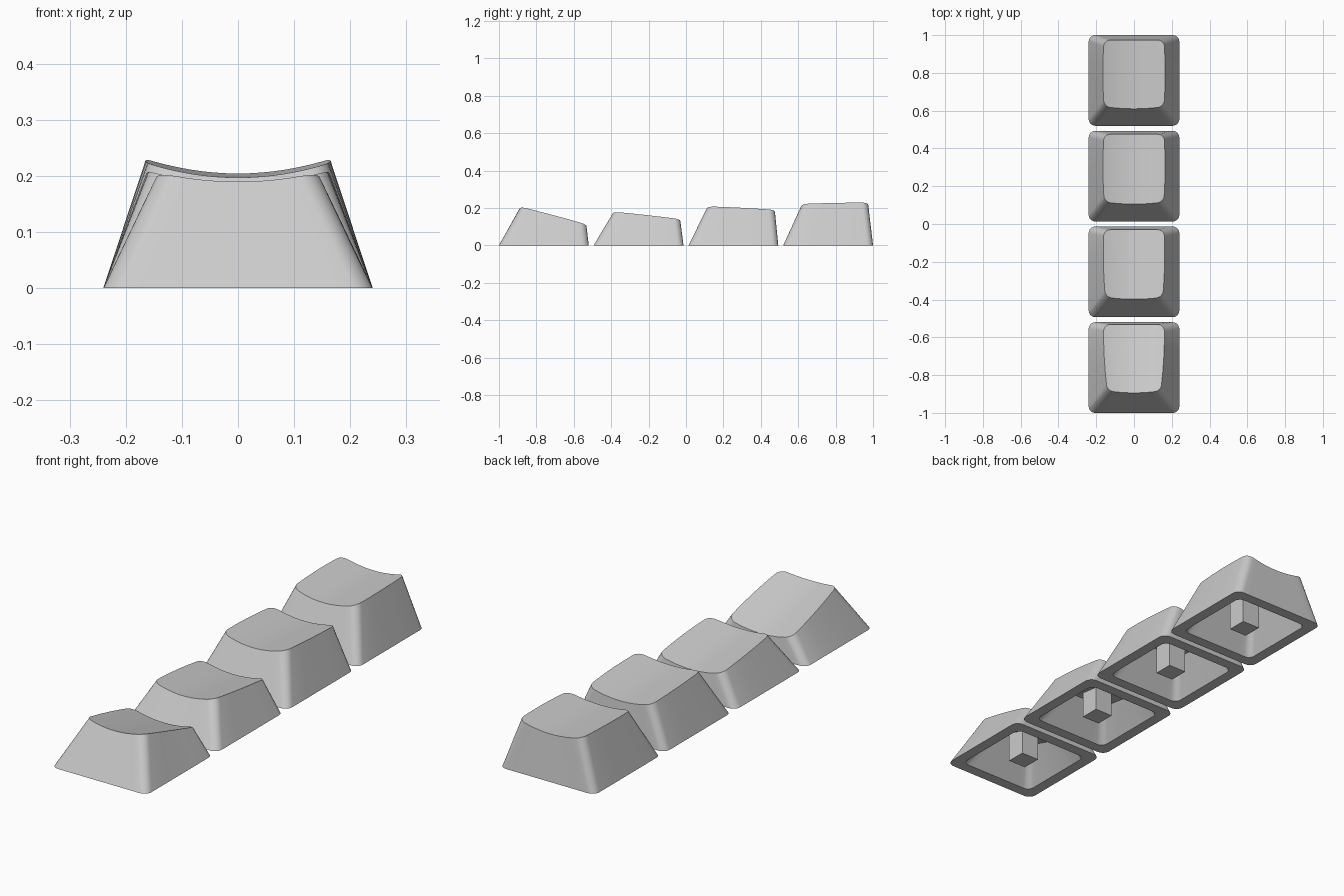
import bpy, bmesh, math

cube = bpy.data.objects.get("Cube")
if cube:
    bpy.data.objects.remove(cube, do_unlink=True)

grey = bpy.data.materials.new("light grey plastic")
grey.use_nodes = True
grey.diffuse_color = (0.6, 0.6, 0.6, 1)
grey.node_tree.nodes["Principled BSDF"].inputs["Base Color"].default_value = (0.6, 0.6, 0.6, 1)

ARC, EDGE, SIDE = 6, 12, 4      # segments per corner, front/back edge, side edge
HALF = ARC * 2 + EDGE           # segments in the front or back half of a ring
BASE = 0.24
DISH = 0.965                    # curvature of the scooped top


def ring(front_half, back_half, y0, y1, r, bow=0.0, side_bow=0.0):
    """Rounded outline: front left to right, right side, back, left side."""
    def end_row(hw, y, s):
        pts = []
        for i in range(ARC + 1):
            a = math.pi / 2 * i / ARC
            pts.append((-hw + r - r * math.cos(a), y + s * (r - r * math.sin(a))))
        for i in range(1, EDGE):
            pts.append(((hw - r) * (2 * i / EDGE - 1), y))
        pts += [(-x, v) for x, v in reversed(pts[:ARC + 1])]
        return pts
    front = [(x, y - bow * (1 - (x / front_half) ** 2)) for x, y in end_row(front_half, y0, 1)]
    back = end_row(back_half, y1, -1)[::-1]
    right = []
    for i in range(1, SIDE):
        t = i / SIDE
        x = front_half + (back_half - front_half) * t + side_bow * 4 * t * (1 - t)
        right.append((x, y0 + r + (y1 - y0 - 2 * r) * t))
    left = [(-x, y) for x, y in reversed(right)]
    return front + right + back + left


def bridge(bm, a, b):
    n = len(a)
    for i in range(n):
        j = (i + 1) % n
        bm.faces.new((a[i], a[j], b[j], b[i]))


def lid(bm, v):
    """Fill a ring with strips running front to back."""
    start = HALF + SIDE
    front, back = v[:HALF + 1], v[start:start + HALF + 1]
    for i in range(HALF):
        face = [front[i], front[i + 1]]
        if i == HALF - 1:
            face += v[HALF + 1:start]
        face += [back[HALF - 1 - i], back[HALF - i]]
        if i == 0:
            face += v[start + HALF + 1:]
        bm.faces.new(face)


def finish(bm, name, y):
    bmesh.ops.recalc_face_normals(bm, faces=bm.faces[:])
    mesh = bpy.data.meshes.new(name)
    bm.to_mesh(mesh)
    bm.free()
    mesh.materials.append(grey)
    obj = bpy.data.objects.new(name, mesh)
    obj.location.y = y
    bpy.context.collection.objects.link(obj)
    return obj


def keycap(name, cy, front_half, y0, y1, zf, zb):
    def plane(y):
        return zf + (zb - zf) * (y - y0) / (y1 - y0)

    bm = bmesh.new()
    def add(points, z):
        return [bm.verts.new((x, y, z(x, y))) for x, y in points]

    # Hollow shell: scooped top, sloping walls, rim and inner cavity
    wall, inner = 0.045, BASE - 0.05
    top = add(ring(front_half, 0.161, y0, y1, 0.035, 0.012, 0.004),
              lambda x, y: plane(y) + DISH * x * x)
    foot = add(ring(BASE, BASE, -BASE, BASE, 0.035), lambda x, y: 0)
    rim = add(ring(inner, inner, -inner, inner, 0.03), lambda x, y: 0)
    ceiling = add(ring(front_half - wall, 0.161 - wall, y0 + wall, y1 - wall, 0.025),
                  lambda x, y: plane(y) - 0.025)
    lid(bm, top)
    bridge(bm, foot, top)
    bridge(bm, rim, foot)
    bridge(bm, ceiling, rim)
    lid(bm, ceiling)
    shell = finish(bm, name, cy)
    bpy.ops.object.select_all(action="DESELECT")
    shell.select_set(True)
    bpy.context.view_layer.objects.active = shell
    bpy.ops.object.shade_smooth_by_angle(angle=math.radians(30))

    # Square stem under the cap
    bm = bmesh.new()
    bmesh.ops.create_cube(bm, size=1)
    height = plane(0) - 0.013
    for v in bm.verts:
        v.co = (v.co.x * 0.09, v.co.y * 0.09, (v.co.z + 0.5) * height)
    finish(bm, name + "_stem", cy)


# Four rows from front to back
PITCH = 1.52 / 3
rows = [
    ("front_keycap", 0.146, -0.122, 0.228, 0.186, 0.087),
    ("second_keycap", 0.155, -0.133, 0.223, 0.157, 0.115),
    ("third_keycap", 0.16, -0.136, 0.222, 0.184, 0.165),
    ("back_keycap", 0.161, -0.138, 0.214, 0.197, 0.204),
]
for i, (name, *shape) in enumerate(rows):
    keycap(name, (i - 1.5) * PITCH, *shape)
